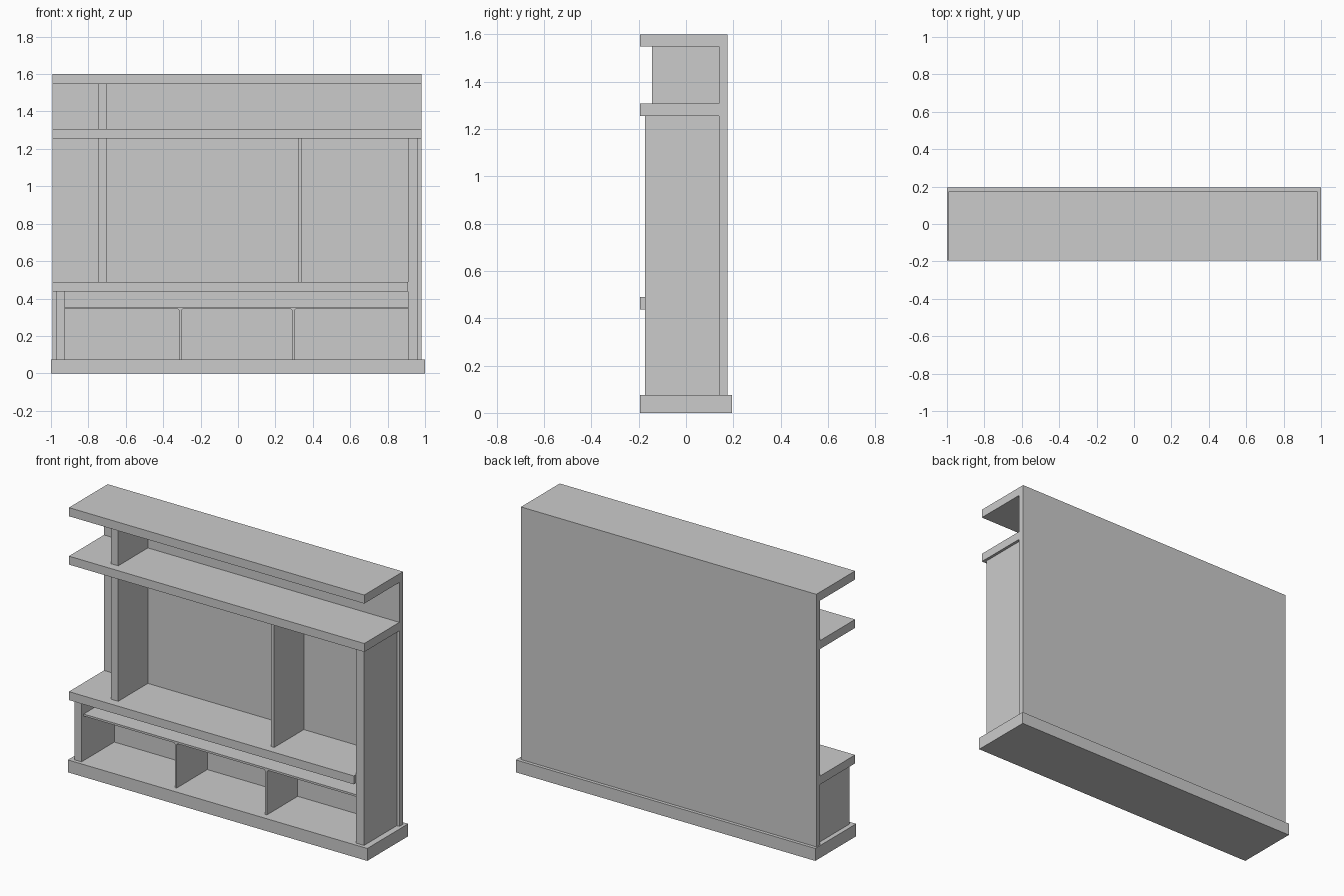
import bpy
import bmesh

if "Cube" in bpy.data.objects:
    bpy.data.objects.remove(bpy.data.objects["Cube"])


def box(name, x, y, z):
    """Box from (min, max) ranges on each axis."""
    bm = bmesh.new()
    bmesh.ops.create_cube(bm, size=1)
    for v in bm.verts:
        for i, (lo, hi) in enumerate((x, y, z)):
            v.co[i] = lo if v.co[i] < 0 else hi
    return finish(name, bm)


def prism(name, points, offset):
    """Extrude a closed flat outline along an offset."""
    bm = bmesh.new()
    face = bm.faces.new([bm.verts.new(p) for p in points])
    ext = bmesh.ops.extrude_face_region(bm, geom=[face])
    verts = [g for g in ext["geom"] if isinstance(g, bmesh.types.BMVert)]
    bmesh.ops.translate(bm, vec=offset, verts=verts)
    return finish(name, bm)


def finish(name, bm):
    bmesh.ops.recalc_face_normals(bm, faces=bm.faces)
    mesh = bpy.data.meshes.new(name)
    bm.to_mesh(mesh)
    bm.free()
    obj = bpy.data.objects.new(name, mesh)
    bpy.context.collection.objects.link(obj)
    return obj


LEFT, RIGHT = -0.993, 0.98       # carcass ends
FRONT, PANEL, BACK = -0.195, 0.14, 0.175
BASE, MID, TOP = 0.075, (0.438, 0.489), (1.256, 1.307)

# Plinth
box("base", (-1, 1), (FRONT, 0.195), (0, BASE))

# Back panel and top board in one L-shaped profile
outline = [(BACK, BASE), (BACK, 1.6), (FRONT, 1.6),
           (FRONT, 1.548), (PANEL, 1.548), (PANEL, BASE)]
prism("back_and_top", [(LEFT, y, z) for y, z in outline], (RIGHT - LEFT, 0, 0))

# Long shelves
box("upper_shelf", (LEFT, RIGHT), (FRONT, PANEL), TOP)
box("middle_shelf", (LEFT, 0.91), (FRONT, PANEL), MID)

# Uprights
box("right_column", (0.91, 0.963), (-0.173, PANEL), (BASE, TOP[0]))
box("lower_left_side", (-0.972, -0.924), (-0.173, PANEL), (BASE, MID[0]))
box("upper_divider", (-0.748, -0.70), (-0.143, PANEL), (TOP[1], 1.548))
box("left_divider", (-0.748, -0.70), (-0.143, PANEL), (MID[1], TOP[0]))
box("thin_divider", (0.321, 0.342), (-0.143, PANEL), (MID[1], TOP[0]))

# Low thin shelf with two dividers, small chamfers where they meet
under, c, half = 0.344, 0.007, 0.006
profile = [(0.91, 0.356), (-0.924, 0.356), (-0.924, under)]
for x in (-0.309, 0.295):
    profile += [(x - half - c, under), (x - half, under - c), (x - half, BASE),
                (x + half, BASE), (x + half, under - c), (x + half + c, under)]
profile.append((0.91, under))
prism("low_shelf_with_dividers", [(x, -0.153, z) for x, z in profile],
      (0, PANEL + 0.153, 0))
